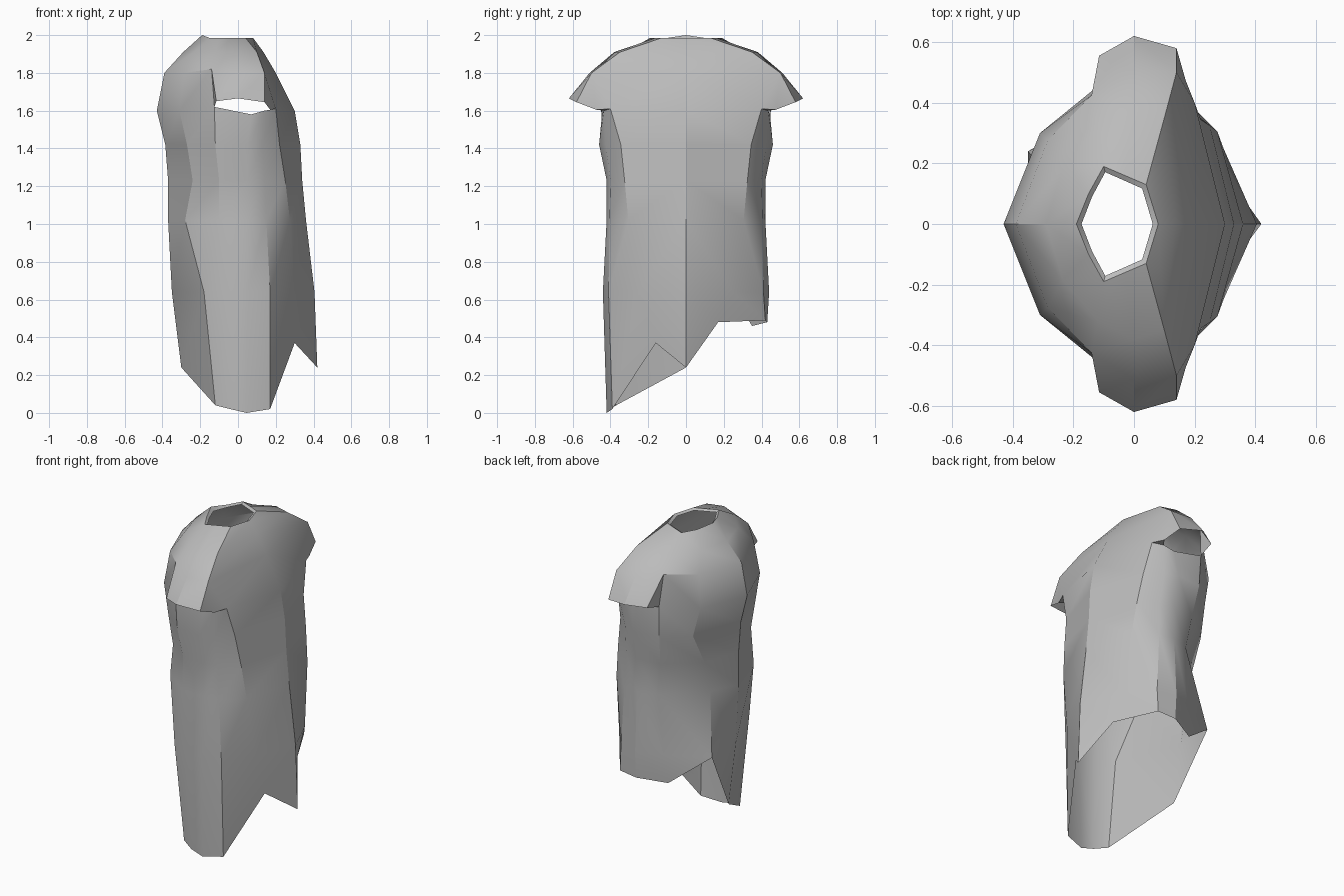
import bpy
import bmesh
from math import radians
from mathutils import Vector

if "Cube" in bpy.data.objects:
    bpy.data.objects.remove(bpy.data.objects["Cube"], do_unlink=True)

# Vertical seams of one half of the garment, from the +x ridge to the -x ridge
SEAMS = ["ridge", "panel", "side_a", "side_mid", "side_b", "chest", "spine"]

# Half cross-sections: height -> (x, distance from centre plane, optional own height)
NECK = [(.08, 0), (.04, .13), (.04, .13), (-.03, .16), (-.1, .19), (-.15, .1), (-.19, 0, 2)]
COLLAR = [(.135, 0), (.1, .35), (.1, .35), (0, .38), (-.12, .32), (-.235, .185), (-.29, 0)]
SHOULDER = [(.2, 0), (.14, .5), (.14, .5), (0, .51), (-.14, .425, 1.82), (-.285, .275), (-.39, 0)]
ARMPIT = [(.3, 0), (.2, .4, 1.61), (.14, .435), (.07, .445, 1.58),
          (-.125, .45, 1.62), (-.31, .3), (-.43, 0)]
CHEST = [(.33, 0), (.22, .345), (.13, .425), (.05, .46), (-.12, .44), (-.27, .315), (-.385, 0)]
WAIST = [(.34, 0), (.25, .325), (.14, .4), (.05, .42), (-.1, .41), (-.24, .31), (-.37, 0)]
HIP = [(.36, 0), (.275, .305), (.15, .405), (.05, .42), (-.1, .415), (-.28, .28), (-.37, 0)]
SKIRT = [(.405, 0), (.295, .25), (.17, .41), (.05, .44), (-.07, .43), (-.18, .38), (-.35, 0)]

# The +y side is pulled in along its side_b and chest seams
HOLLOW = {1.23: [(-.1, .4), (-.3, .24)],
          1.02: [(-.07, .38), (-.29, .17)],
          .64: [(-.1, .37), (-.35, .24)]}

# The hem is long on one side and short on the other
LONG_HEM = [(.42, 0, .24), (.3, .16, .37), (.17, .39, .02), (.045, .42, 0),
            (-.04, .41, .02), (-.12, .37, .04), (-.3, 0, .24)]
SHORT_HEM = [(.42, 0, .24), (.3, .17, .48), (.17, .42, .49), (.05, .43, .48),
             (-.12, .35, .46), (-.35, .24, .64), (-.3, 0, .24)]

# Outer edge of the sleeve opening, and its lowest front corner
CUFF = {"side_a": (.14, .58, 1.645), "side_mid": (0, .62, 1.665), "side_b": (-.115, .555, 1.65)}
CUFF_TIP = (.17, .475, 1.605)


def make_row(bm, section, height, side):
    """Place one cross-section and return its vertices by seam name."""
    row = {}
    for seam, point in zip(SEAMS, section):
        z = point[2] if len(point) > 2 else height
        row[seam] = bm.verts.new((point[0], side * point[1], z))
    return row


def bridge(bm, upper, lower, skip=()):
    """Fill the panels between two neighbouring cross-sections."""
    for pair in zip(SEAMS, SEAMS[1:]):
        if pair not in skip:
            a, b = pair
            bm.faces.new((upper[a], upper[b], lower[b], lower[a]))


def build_half(bm, side):
    # Folded lip inside the neck opening
    lip_section = [(-.06 + (p[0] + .06) * .87, p[1] * .9) for p in NECK]
    lip = make_row(bm, lip_section, 1.975, side)
    neck = make_row(bm, NECK, 1.985, side)
    collar = make_row(bm, COLLAR, 1.91, side)
    shoulder = make_row(bm, SHOULDER, 1.8, side)
    armpit = make_row(bm, ARMPIT, 1.6, side)
    bridge(bm, lip, neck)
    bridge(bm, neck, collar)
    bridge(bm, collar, shoulder)

    # Armhole stays open between the shoulder and the armpit
    armhole = [("side_a", "side_mid"), ("side_mid", "side_b")]
    bridge(bm, shoulder, armpit, skip=armhole + [("panel", "side_a")])

    # Short cap sleeve
    cuff = {k: bm.verts.new((x, side * y, z)) for k, (x, y, z) in CUFF.items()}
    for a, b in armhole:
        bm.faces.new((shoulder[a], shoulder[b], cuff[b], cuff[a]))
    bm.faces.new((shoulder["side_b"], armpit["side_b"], cuff["side_b"]))
    x, y, z = CUFF_TIP
    tip = bm.verts.new((x, side * y, z))
    bm.faces.new((shoulder["side_a"], cuff["side_a"], tip))
    bm.faces.new((shoulder["side_a"], tip, armpit["panel"]))
    bm.faces.new((tip, armpit["side_a"], armpit["panel"]))

    # Torso
    upper = armpit
    for section, height in ((CHEST, 1.42), (WAIST, 1.23), (HIP, 1.02), (SKIRT, .64)):
        if side > 0 and height in HOLLOW:
            section = section[:4] + HOLLOW[height] + section[6:]
        lower = make_row(bm, section, height, side)
        bridge(bm, upper, lower)
        upper = lower

    # Hem
    bridge(bm, upper, make_row(bm, LONG_HEM if side < 0 else SHORT_HEM, 0, side))


# Cloth colour
cloth = bpy.data.materials.new("grey_cloth")
cloth.use_nodes = True
GREY = (.5, .5, .5, 1)
cloth.diffuse_color = GREY
cloth.node_tree.nodes["Principled BSDF"].inputs["Base Color"].default_value = GREY

# Shirt shell
bm = bmesh.new()
for side in (-1, 1):
    build_half(bm, side)
bmesh.ops.remove_doubles(bm, verts=bm.verts[:], dist=.001)
bmesh.ops.recalc_face_normals(bm, faces=bm.faces[:])
middle = Vector((0, 0, 1))
outward = sum(f.normal.dot(f.calc_center_median() - middle) * f.calc_area() for f in bm.faces)
if outward < 0:
    bmesh.ops.reverse_faces(bm, faces=bm.faces[:])
mesh = bpy.data.meshes.new("shirt")
bm.to_mesh(mesh)
bm.free()
mesh.materials.append(cloth)
shirt = bpy.data.objects.new("shirt", mesh)
bpy.context.collection.objects.link(shirt)

# Soft cloth panels with crisp creases
bpy.ops.object.select_all(action="DESELECT")
shirt.select_set(True)
bpy.context.view_layer.objects.active = shirt
bpy.ops.object.shade_smooth_by_angle(angle=radians(30))
